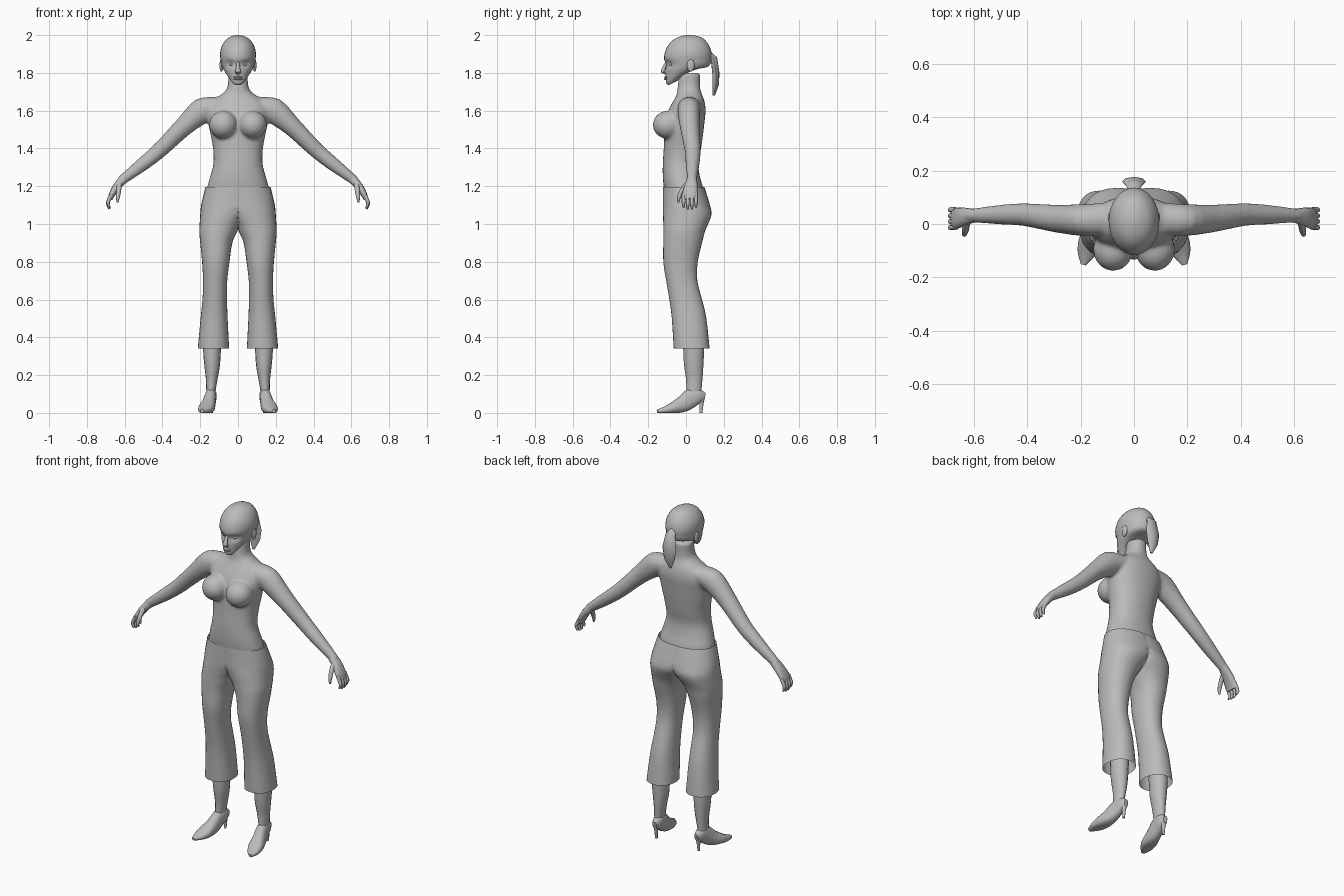
import bpy, bmesh, math
from mathutils import Vector, Matrix

if "Cube" in bpy.data.objects:
    bpy.data.objects.remove(bpy.data.objects["Cube"])

grey = bpy.data.materials.new("plain_grey")
grey.use_nodes = True
GREY = (0.5, 0.5, 0.5, 1)
grey.diffuse_color = GREY
grey.node_tree.nodes["Principled BSDF"].inputs["Base Color"].default_value = GREY


def level(z, x0, x1, front, back, lean=0):
    """Horizontal ring: centre, half width, half depth (back may be raised)."""
    return (Vector(((x0 + x1) / 2, (front + back) / 2, z + lean / 2)),
            Vector(((x1 - x0) / 2, 0, 0)),
            Vector((0, (back - front) / 2, lean / 2)))


def even(z, half, front, back, lean=0):
    return level(z, -half, half, front, back, lean)


def path(points, side, flip=1):
    """Rings square to a path of (x, y, z, radius along side, other radius)."""
    pts = [Vector((p[0] * flip, p[1], p[2])) for p in points]
    rings = []
    for i, p in enumerate(points):
        t = (pts[min(i + 1, len(pts) - 1)] - pts[max(i - 1, 0)]).normalized()
        u = (side - t * side.dot(t)).normalized()
        rings.append((pts[i], u * p[3], t.cross(u) * p[4]))
    return rings


def blend(a, b, c, d, t):
    return b + 0.5 * t * (c - a + t * (2 * a - 5 * b + 4 * c - d + t * (3 * (b - c) + d - a)))


def loft(bm, rings, sides=24, power=2.0, steps=3, cap=True, half=False):
    """Skin over rings with smooth interpolation between them."""
    last = len(rings) - 1
    dense = []
    for i in range(last):
        near = [rings[max(i - 1, 0)], rings[i], rings[i + 1], rings[min(i + 2, last)]]
        for s in range(steps):
            dense.append([blend(*[r[k] for r in near], s / steps) for k in range(3)])
    dense.append(rings[-1])
    loops = []
    for c, u, v in dense:
        loop = []
        for j in range(sides):
            a = 2 * math.pi * j / sides
            ca, sa = [math.copysign(abs(f) ** (2 / power), f) for f in (math.cos(a), math.sin(a))]
            p = c + u * ca + v * sa
            if half:
                p.x = max(p.x, 0)
            loop.append(bm.verts.new(p))
        loops.append(loop)
    for lo, hi in zip(loops, loops[1:]):
        for j in range(sides):
            k = (j + 1) % sides
            quad = (lo[j], lo[k], hi[k], hi[j])
            if not (half and all(v.co.x < 1e-5 for v in quad)):
                bm.faces.new(quad)
    if cap:
        bm.faces.new(loops[0])
        bm.faces.new(loops[-1])


def ball(bm, centre, radii):
    m = Matrix.Translation(centre) @ Matrix.Diagonal((*radii, 1))
    bmesh.ops.create_uvsphere(bm, u_segments=16, v_segments=10, radius=1, matrix=m)


def finish(bm, name, mirror=False, angle=50):
    loose = [v for v in bm.verts if not v.link_faces]
    bmesh.ops.delete(bm, geom=loose, context='VERTS')
    bmesh.ops.recalc_face_normals(bm, faces=bm.faces)
    mesh = bpy.data.meshes.new(name)
    bm.to_mesh(mesh)
    bm.free()
    mesh.materials.append(grey)
    ob = bpy.data.objects.new(name, mesh)
    bpy.context.collection.objects.link(ob)
    bpy.ops.object.select_all(action='DESELECT')
    ob.select_set(True)
    bpy.context.view_layer.objects.active = ob
    bpy.ops.object.shade_smooth_by_angle(angle=math.radians(angle))
    if mirror:
        ob.modifiers.new("mirror", 'MIRROR').merge_threshold = 0.0005
    return ob


X, Y = Vector((1, 0, 0)), Vector((0, 1, 0))

# Torso, neck, bust and arms, fused into one skin
bm = bmesh.new()
loft(bm, [even(1.14, .162, -.11, .085), even(1.19, .164, -.117, .09),
          even(1.25, .148, -.123, .074), even(1.32, .13, -.123, .066),
          even(1.40, .132, -.118, .08), even(1.47, .145, -.115, .09),
          even(1.54, .158, -.11, .098), even(1.60, .165, -.095, .104),
          even(1.65, .14, -.068, .098), even(1.685, .09, -.05, .085),
          even(1.72, .057, -.045, .075), even(1.80, .05, -.035, .075)], 32, 2.2)
arm = [(.10, .02, 1.625, .06, .05), (.19, .015, 1.60, .06, .068), (.29, .02, 1.513, .052, .051),
       (.41, .035, 1.395, .043, .042), (.50, .035, 1.32, .037, .037),
       (.60, .032, 1.243, .027, .027), (.625, .03, 1.22, .026, .024)]
for s in (1, -1):
    loft(bm, path(arm, Y, s))
    ball(bm, (.078 * s, -.095, 1.525), (.076, .082, .075))
body = finish(bm, "torso_and_arms")
fuse = body.modifiers.new("fuse", 'REMESH')
fuse.mode, fuse.voxel_size, fuse.use_smooth_shade = 'VOXEL', 0.008, True
relax = body.modifiers.new("relax", 'SMOOTH')
relax.factor, relax.iterations = 0.5, 8

# Hands
bm = bmesh.new()
loft(bm, path([(.60, .032, 1.243, .025, .024), (.64, .027, 1.20, .035, .021),
               (.668, .02, 1.155, .04, .016), (.677, .02, 1.13, .035, .012)], Y), 16, 2.3)
for i in range(4):
    y, drop = -.013 + .022 * i, .008 * abs(i - 1.5)
    loft(bm, path([(.668, y, 1.16, .01, .01), (.687, y, 1.12, .01, .01),
                   (.687, y, 1.095 + drop, .009, .009), (.68, y, 1.075 + drop, .005, .005)], Y), 8)
loft(bm, path([(.628, .005, 1.21, .014, .014), (.632, -.022, 1.175, .013, .012),
               (.636, -.038, 1.14, .01, .01), (.638, -.04, 1.115, .005, .005)], X), 8)
finish(bm, "hands", mirror=True)

# Head with nose, lips, eyes and ears
bm = bmesh.new()
loft(bm, [even(1.735, .024, -.093, -.05, .02), even(1.745, .042, -.104, 0, .05),
          even(1.77, .06, -.107, .06, .05), even(1.81, .078, -.109, .11, .02),
          even(1.845, .088, -.105, .128), even(1.87, .092, -.115, .134),
          even(1.90, .095, -.114, .136), even(1.94, .087, -.099, .125),
          even(1.975, .064, -.068, .10), even(1.993, .036, -.03, .068),
          even(2.0, .01, .005, .03)], 32)
for v in bm.verts:
    if abs(v.co.z - 1.848) < .014 and v.co.y < -.05 and .018 < abs(v.co.x) < .06:
        v.co.y += .01
loft(bm, path([(0, -.102, 1.858, .008, .006), (0, -.117, 1.825, .011, .01),
               (0, -.123, 1.808, .016, .011), (0, -.108, 1.797, .013, .006)], X), 12)
for z in (1.777, 1.768):
    ball(bm, (0, -.106, z), (.024, .01, .006))
for s in (1, -1):
    ball(bm, (.034 * s, -.076, 1.846), (.015, .014, .009))
    ball(bm, (.088 * s, .025, 1.84), (.01, .02, .034))
finish(bm, "head", angle=40)

# Ponytail
bm = bmesh.new()
loft(bm, path([(0, .12, 1.90, .018, .016), (0, .148, 1.875, .032, .018), (0, .158, 1.80, .045, .019),
               (0, .158, 1.74, .036, .017), (0, .147, 1.68, .008, .006)], X), 8, steps=1)
finish(bm, "ponytail")

# Flared cropped trousers, one half mirrored, open at waist and hems
bm = bmesh.new()
loft(bm, [level(1.195, -.173, .173, -.123, .098), level(1.10, -.135, .195, -.123, .127),
          level(1.05, -.07, .20, -.122, .135), level(1.0, -.02, .203, -.12, .117),
          level(.96, .004, .205, -.12, .10), level(.90, .03, .20, -.12, .085),
          level(.80, .045, .19, -.12, .062), level(.70, .057, .185, -.105, .06),
          level(.60, .058, .188, -.088, .085), level(.50, .055, .198, -.075, .108),
          level(.34, .047, .213, -.065, .125)], 32, 2.2, cap=False, half=True)
finish(bm, "trousers", mirror=True, angle=60)

# Lower legs
bm = bmesh.new()
loft(bm, [level(.50, .08, .185, -.02, .10), level(.34, .09, .185, -.015, .096),
          level(.25, .096, .178, -.01, .092), level(.18, .108, .17, 0, .087),
          level(.12, .118, .168, .002, .082), level(.07, .12, .165, .005, .08)], 16)
finish(bm, "lower_legs", mirror=True)

# Pointed shoes with flat soles and slim heels
bm = bmesh.new()
loft(bm, path([(.138, .10, .085, .013, .02), (.14, .07, .09, .027, .038), (.145, .03, .08, .03, .05),
               (.155, -.02, .045, .036, .043), (.167, -.07, .026, .042, .03),
               (.18, -.115, .014, .032, .018), (.19, -.152, .009, .01, .009)], X), 16, 2.4)
for v in bm.verts:
    v.co.z = max(v.co.z, 0)
loft(bm, [level(.085, .12, .16, .06, .102), level(.05, .13, .15, .07, .094),
          level(0, .133, .147, .072, .087)], 10)
finish(bm, "shoes", mirror=True)
